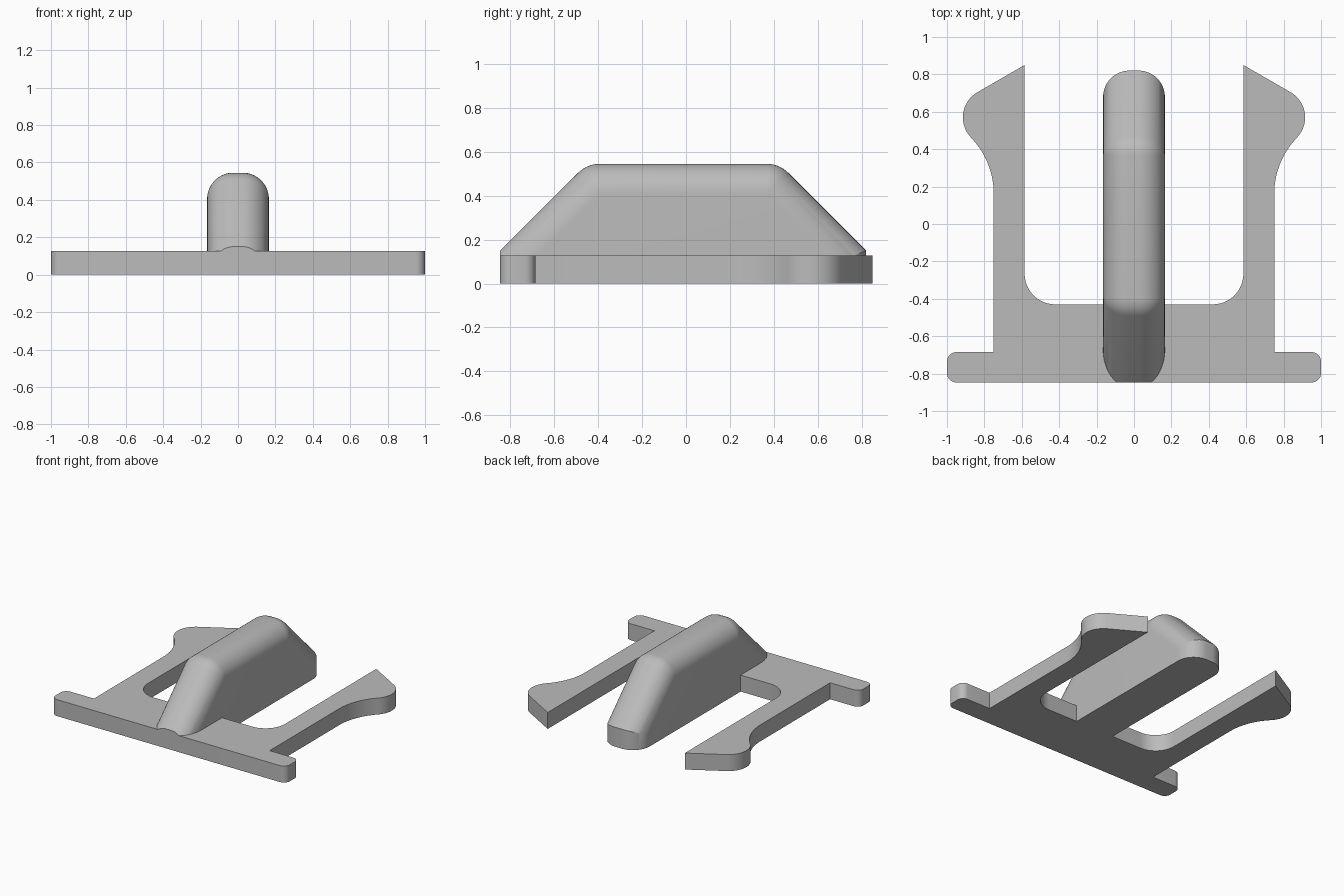
import bpy, bmesh, math

if "Cube" in bpy.data.objects:
    bpy.data.objects.remove(bpy.data.objects["Cube"])

FRONT = -0.847      # front edge of the plate
THICK = 0.127       # plate thickness

grey = bpy.data.materials.new("plain grey")
grey.diffuse_color = (0.5, 0.5, 0.5, 1)
grey.use_nodes = True
grey.node_tree.nodes["Principled BSDF"].inputs["Base Color"].default_value = grey.diffuse_color


def arc(cx, cy, r, a0, a1, n=12):
    angles = [math.radians(a0 + (a1 - a0) * i / n) for i in range(n + 1)]
    return [(cx + r * math.cos(a), cy + r * math.sin(a)) for a in angles]


def finish(bm, name):
    bmesh.ops.remove_doubles(bm, verts=bm.verts, dist=1e-5)
    bmesh.ops.recalc_face_normals(bm, faces=bm.faces)
    mesh = bpy.data.meshes.new(name)
    bm.to_mesh(mesh)
    bm.free()
    mesh.materials.append(grey)
    obj = bpy.data.objects.new(name, mesh)
    bpy.context.collection.objects.link(obj)
    bpy.ops.object.select_all(action='DESELECT')
    obj.select_set(True)
    bpy.context.view_layer.objects.active = obj
    bpy.ops.object.shade_smooth_by_angle(angle=math.radians(25))
    return obj


# Flat plate: crossbar with rounded ends and two hooked arms
half = (arc(0.95, FRONT + 0.05, 0.05, -90, 0, 8)
        + arc(0.95, -0.735, 0.05, 0, 90, 8)
        + [(0.75, -0.685)]
        + arc(1.183, 0.161, 0.433, 180, 136, 14)       # hollow below the hook
        + arc(0.76, 0.57, 0.155, -44, 60, 16)[1:]      # round hook bump
        + [(0.585, 0.85)]
        + arc(0.42, -0.265, 0.165, 0, -90, 12))        # inner corner
outline = half + [(-x, y) for x, y in reversed(half)]
bm = bmesh.new()
face = bm.faces.new([bm.verts.new((x, y, 0)) for x, y in outline])
top = bmesh.ops.extrude_face_region(bm, geom=[face])
bmesh.ops.translate(bm, vec=(0, 0, THICK),
                    verts=[v for v in top["geom"] if isinstance(v, bmesh.types.BMVert)])
finish(bm, "clip_plate")

# Central ridge: side profile shrinking inward towards each side, giving rounded edges
R, HALF_W, TOP, BACK = 0.14, 0.165, 0.545, 0.82
k = R * math.tan(math.radians(22.5))


def ridge_profile(a):
    inset, r = R * (1 - math.cos(a)), R * math.cos(a)
    drop = inset * math.sqrt(2)
    fy, fz = FRONT, 0.15 - drop
    if fz < 0.06:                       # keep the toe inside the plate
        fy, fz = FRONT + 0.06 - fz, 0.06
    by = BACK - inset
    return ([(fy, 0), (fy, fz)]
            + arc(-0.45 + k, TOP - R, r, 135, 90, 8)
            + arc(0.425 - k, TOP - R, r, 90, 45, 8)
            + [(by, 0.97 - by - drop), (by, 0)])


bm = bmesh.new()
rings = []
for side in (-1, 1):
    for i in range(17):
        a = math.pi / 2 * (i / 16 if side > 0 else 1 - i / 16)
        x = side * (HALF_W - R + R * math.sin(a))
        rings.append([bm.verts.new((x, y, z)) for y, z in ridge_profile(a)])
for p, q in zip(rings, rings[1:]):
    for i in range(len(p)):
        j = (i + 1) % len(p)
        bm.faces.new((p[i], p[j], q[j], q[i]))
bm.faces.new(rings[0])
bm.faces.new(rings[-1])
finish(bm, "centre_ridge")
